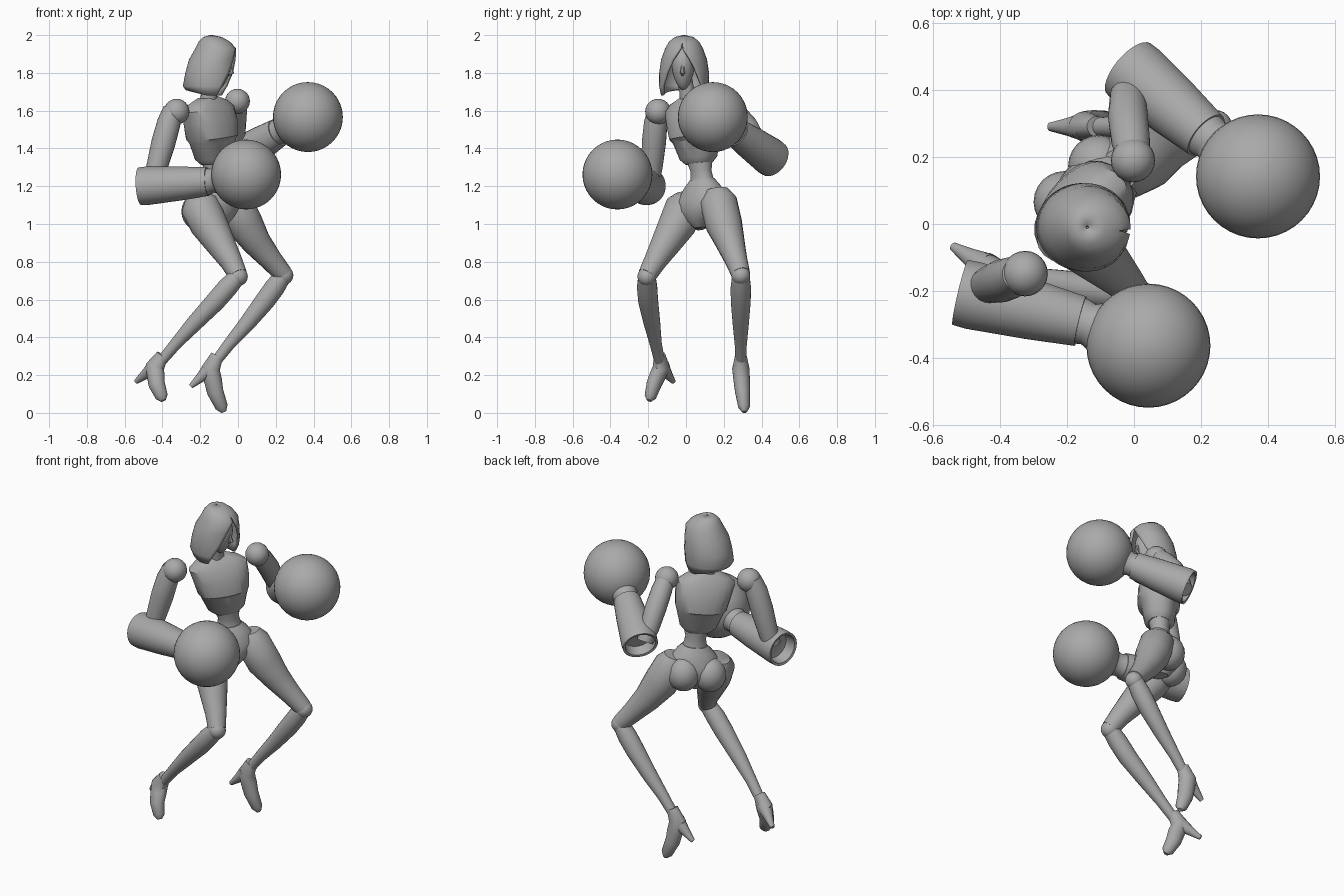
import bpy, bmesh, math
from mathutils import Vector

if "Cube" in bpy.data.objects:
    bpy.data.objects.remove(bpy.data.objects["Cube"], do_unlink=True)

grey = bpy.data.materials.new("plain grey")
grey.use_nodes = True
GREY = (0.4, 0.4, 0.4, 1)
grey.diffuse_color = GREY
grey.node_tree.nodes["Principled BSDF"].inputs["Base Color"].default_value = GREY

LEFT = Vector((0.69, 0.72, 0.12)).normalized()    # body's own left
FRONT = Vector((0.72, -0.69, 0)).normalized()     # direction the chest faces
REF = Vector((0.3, 0.9, 0.1))


def finish(name, bm, angle=40):
    bmesh.ops.remove_doubles(bm, verts=bm.verts, dist=0.0005)
    bmesh.ops.recalc_face_normals(bm, faces=bm.faces)
    mesh = bpy.data.meshes.new(name)
    bm.to_mesh(mesh)
    bm.free()
    mesh.materials.append(grey)
    ob = bpy.data.objects.new(name, mesh)
    bpy.context.collection.objects.link(ob)
    bpy.ops.object.select_all(action='DESELECT')
    ob.select_set(True)
    bpy.context.view_layer.objects.active = ob
    bpy.ops.object.shade_smooth_by_angle(angle=math.radians(angle))
    return ob


def ring(centre, u, v, n, power=1.0):
    pts = []
    for i in range(n):
        a = math.tau * i / n
        c, s = math.cos(a), math.sin(a)
        pts.append(centre + u * math.copysign(abs(c) ** power, c)
                   + v * math.copysign(abs(s) ** power, s))
    return pts


def loft(name, rings, closed=True, angle=40):
    bm = bmesh.new()
    rows = [[bm.verts.new(p) for p in r] for r in rings]
    n = len(rows[0])
    for a, b in zip(rows, rows[1:]):
        for i in range(n if closed else n - 1):
            j = (i + 1) % n
            bm.faces.new((a[i], a[j], b[j], b[i]))
    if closed:
        bm.faces.new(rows[0])
        bm.faces.new(rows[-1])
    return finish(name, bm, angle)


def tube(name, pts, straight=False, n=20, flat=1.0):
    """Round limb through (x, y, z, radius) points."""
    ps = [Vector(p[:3]) for p in pts]
    rings = []
    for i, p in enumerate(ps):
        t = ps[-1] - ps[0] if straight else ps[min(i + 1, len(ps) - 1)] - ps[max(i - 1, 0)]
        u = t.cross(REF).normalized()
        v = u.cross(t).normalized()
        rings.append(ring(p, u * pts[i][3], v * pts[i][3] * flat, n))
    return loft(name, rings)


def ball(name, centre, size, n=24, taper=0.0):
    bm = bmesh.new()
    bmesh.ops.create_uvsphere(bm, u_segments=n, v_segments=n // 2, radius=1)
    for v in bm.verts:
        k = 1 + taper * v.co.z
        v.co = Vector((v.co.x * size[0] * k, v.co.y * size[1] * k, v.co.z * size[2])) + Vector(centre)
    return finish(name, bm)


def trunk(name, rows, power=0.85):
    """Body section from (x, y, z, half width, half depth) rows."""
    return loft(name, [ring(Vector(r[:3]), LEFT * r[3], FRONT * r[4], 24, power) for r in rows], angle=32)


# Torso
trunk("chest", [(-.125, .07, 1.32, .075, .06), (-.128, .066, 1.35, .105, .085),
                (-.135, .055, 1.44, .135, .10), (-.137, .05, 1.46, .145, .118),
                (-.145, .04, 1.54, .158, .115), (-.155, .025, 1.61, .165, .085),
                (-.16, .02, 1.645, .125, .065), (-.16, .018, 1.67, .06, .045)])
trunk("abdomen", [(-.12, .085, 1.17, .09, .07), (-.12, .085, 1.23, .068, .055),
                  (-.122, .08, 1.28, .058, .052), (-.125, .07, 1.35, .08, .065)], 1)
trunk("pelvis", [(-.12, .085, 1.235, .07, .06), (-.12, .085, 1.20, .105, .08),
                 (-.12, .085, 1.13, .15, .11), (-.12, .085, 1.07, .14, .112),
                 (-.115, .085, 1.02, .08, .09), (-.11, .085, .98, .03, .05)], 0.95)
for side, s in (("right", -1), ("left", 1)):
    c = Vector((-.12, .085, 1.075)) + LEFT * .075 * s - FRONT * .05
    ball(side + "_buttock", c, (.092, .092, .1))

# Neck and face
tube("neck", [(-.16, .018, 1.63, .05), (-.15, .005, 1.7, .04), (-.14, -.01, 1.78, .04)])
ball("face", (-.11, -.015, 1.825), (.072, .06, .115), taper=0.25)
tube("nose", [(-.045, -.018, 1.84, .008), (-.033, -.018, 1.80, .014), (-.05, -.018, 1.79, .008)], n=8)

# Hood of hair, open around the face
rows = [(2.0, -.14, .005, .005, 0), (1.99, -.135, .05, .05, 0), (1.965, -.125, .083, .08, 0),
        (1.93, -.118, .108, .10, 4), (1.87, -.134, .126, .122, 22), (1.8, -.143, .136, .132, 38),
        (1.73, -.15, .142, .132, 55), (1.68, -.148, .13, .122, 68)]
YAW, STEPS, shell = math.radians(-7), 36, []
for z, x, rx, ry, gap in rows:
    g = math.radians(gap)
    arc = []
    for i in range(STEPS + 1):
        a = g + (math.tau - 2 * g) * i / STEPS
        px, py = rx * math.cos(a), ry * math.sin(a)
        back = 0.03 * max(0, -math.cos(a)) if z == rows[-1][0] else 0
        arc.append(Vector((x + px * math.cos(YAW) - py * math.sin(YAW),
                           -.01 + px * math.sin(YAW) + py * math.cos(YAW), z + back)))
    shell.append(arc)
hood = loft("hood_hair", shell, closed=False, angle=50)
mod = hood.modifiers.new("thickness", 'SOLIDIFY')
mod.thickness = 0.015
mod.offset = -1

# Arms
ball("right_shoulder", (-.325, -.148, 1.595), (.068,) * 3)
ball("left_shoulder", (-.003, .19, 1.65), (.066,) * 3)
tube("right_upper_arm", [(-.345, -.15, 1.61, .05), (-.365, -.16, 1.54, .062), (-.395, -.17, 1.43, .064),
                         (-.43, -.18, 1.3, .056), (-.45, -.19, 1.22, .05)])
tube("left_upper_arm", [(-.003, .2, 1.65, .05), (-.01, .25, 1.6, .058), (-.018, .32, 1.52, .06),
                        (-.018, .38, 1.42, .054), (-.015, .42, 1.35, .045)])


# Gloves: hollow sleeve, flared cuff and big round mitt
def glove(side, elbow, wrist, mitt):
    e, w, m = Vector(elbow), Vector(wrist), Vector(mitt)

    def at(a, b, k, r):
        return (*a.lerp(b, k), r)
    tube(side + "_sleeve", [at(e, w, .18, .05), at(e, w, .17, .078), at(e, w, 0, .086), at(e, w, -.01, .1),
                            at(e, w, .1, .102), at(e, w, .6, .09), at(e, w, 1, .076)], True, 28)
    tube(side + "_cuff", [at(w, m, -.12, .068), at(w, m, 0, .07), at(w, m, .12, .064),
                          at(w, m, .28, .078), at(w, m, .5, .12)], True, 28)
    ball(side + "_mitt", m, (.185,) * 3, 40)


glove("right", (-.515, -.205, 1.2), (-.16, -.29, 1.225), (.043, -.363, 1.262))
glove("left", (-.012, .46, 1.345), (.215, .265, 1.485), (.37, .142, 1.566))

# Legs
tube("right_thigh", [(-.225, -.005, 1.15, .06), (-.205, -.005, 1.1, .102), (-.155, -.045, 1.0, .1),
                     (-.095, -.105, .9, .08), (-.035, -.165, .8, .06), (0, -.205, .73, .05)])
tube("left_thigh", [(-.04, .165, 1.18, .06), (-.025, .172, 1.12, .098), (.035, .2, 1.0, .098),
                    (.1, .235, .9, .077), (.175, .265, .81, .06), (.24, .29, .735, .05)])
ball("right_knee", (.002, -.207, .722), (.05, .05, .05))
ball("left_knee", (.243, .29, .728), (.05, .05, .05))
tube("right_calf", [(.0, -.207, .725, .046), (-.055, -.206, .665, .054), (-.12, -.2, .59, .053),
                    (-.23, -.18, .475, .044), (-.33, -.16, .365, .032), (-.405, -.14, .275, .028)])
tube("left_calf", [(.24, .29, .73, .046), (.195, .29, .665, .054), (.14, .29, .59, .053),
                   (.045, .29, .47, .043), (-.05, .29, .36, .032), (-.115, .29, .275, .028)])


# High heeled shoes
def shoe(side, ankle, heel, ball_of_foot, toe, spike):
    tube(side + "_shoe", [(*ankle, .034), (*heel, .05), (*Vector(heel).lerp(Vector(ball_of_foot), .5), .048),
                          (*ball_of_foot, .044), (*Vector(ball_of_foot).lerp(Vector(toe), .75), .034),
                          (*toe, .014)], flat=0.9)
    tube(side + "_heel", [(*heel, .045), (*Vector(heel).lerp(Vector(spike), .5), .027), (*spike, .013)], n=12)


shoe("right", (-.4, -.14, .305), (-.44, -.13, .245), (-.43, -.17, .15), (-.395, -.195, .065),
     (-.54, -.067, .165))
shoe("left", (-.11, .29, .305), (-.145, .29, .235), (-.12, .3, .11), (-.075, .31, .005),
     (-.25, .29, .14))
